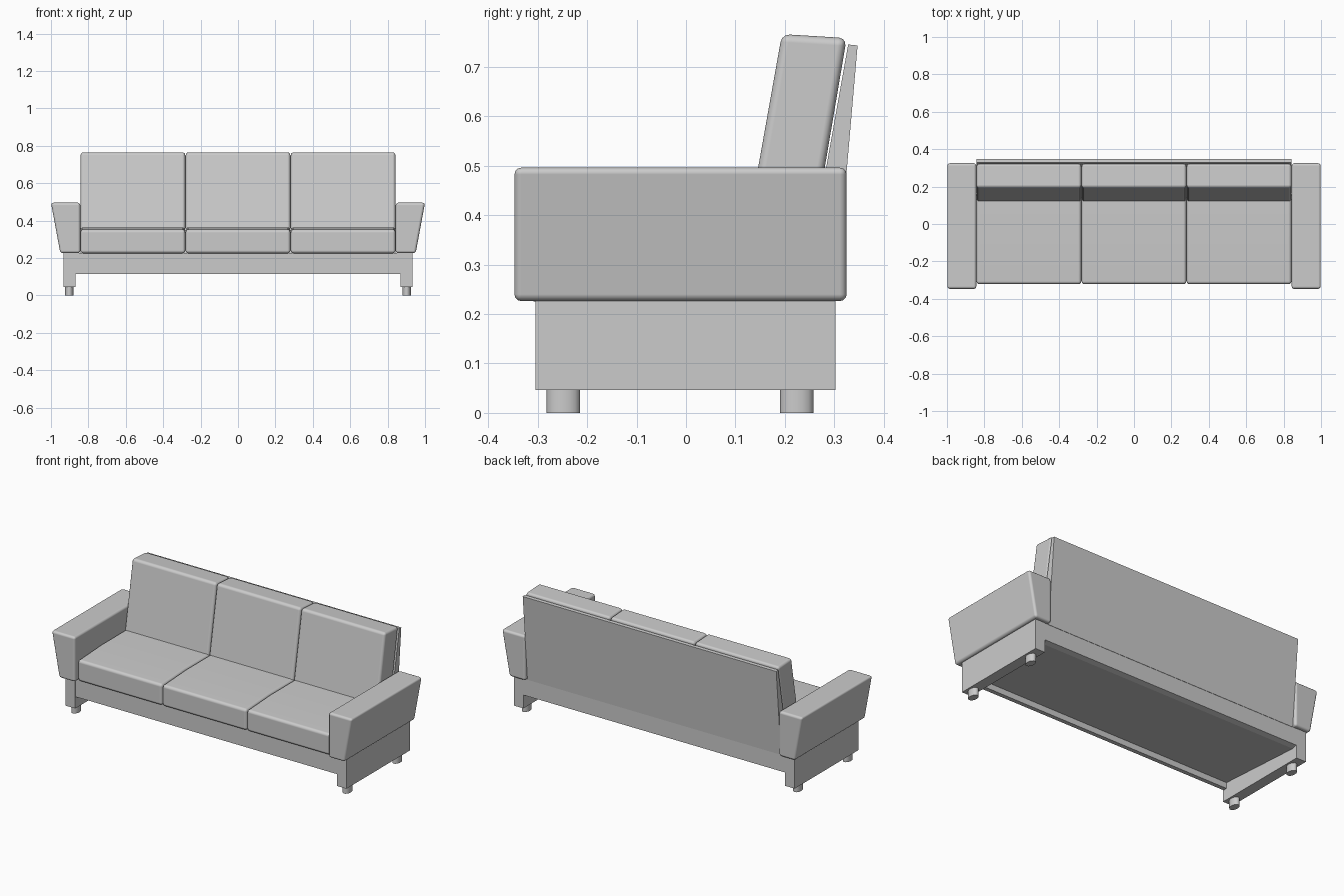
import bpy, bmesh, math

if "Cube" in bpy.data.objects:
    bpy.data.objects.remove(bpy.data.objects["Cube"])

grey = bpy.data.materials.new("light grey")
grey.diffuse_color = (0.6, 0.6, 0.6, 1)
grey.use_nodes = True
grey.node_tree.nodes["Principled BSDF"].inputs["Base Color"].default_value = grey.diffuse_color


def prism(name, profile, lo, hi, axis="x", bevel=0.0, segments=3):
    """Extrude a profile along x (points are y,z) or along y (points are x,z)."""
    bm = bmesh.new()
    put = (lambda p, t: (t, p[0], p[1])) if axis == "x" else (lambda p, t: (p[0], t, p[1]))
    a = [bm.verts.new(put(p, lo)) for p in profile]
    b = [bm.verts.new(put(p, hi)) for p in profile]
    n = len(profile)
    bm.faces.new(a)
    bm.faces.new(b[::-1])
    for i in range(n):
        bm.faces.new((a[i], b[i], b[(i + 1) % n], a[(i + 1) % n]))
    bmesh.ops.recalc_face_normals(bm, faces=bm.faces[:])
    me = bpy.data.meshes.new(name)
    bm.to_mesh(me)
    bm.free()
    me.materials.append(grey)
    ob = bpy.data.objects.new(name, me)
    bpy.context.collection.objects.link(ob)
    if bevel:
        for p in me.polygons:
            p.use_smooth = True
        m = ob.modifiers.new("soft edges", "BEVEL")
        m.width = bevel
        m.segments = segments
        m.limit_method = "ANGLE"
        m.angle_limit = math.radians(30)
        m.harden_normals = True
    return ob


# seat and back cushions, three of each
seat_profile = [(-0.322, 0.225), (-0.322, 0.352), (-0.1, 0.364), (0.22, 0.364), (0.22, 0.225)]
back_profile = [(0.119, 0.345), (0.194, 0.766), (0.325, 0.758), (0.255, 0.345)]
for i, place in enumerate(("left", "middle", "right")):
    x0 = -0.843 + i * 0.562
    prism("seat_cushion_" + place, seat_profile, x0 + 0.001, x0 + 0.561, bevel=0.016)
    prism("back_cushion_" + place, back_profile, x0 + 0.001, x0 + 0.561, bevel=0.016)

# leaning back panel behind the cushions
prism("back_panel", [(0.235, 0.225), (0.328, 0.745), (0.347, 0.743), (0.325, 0.49), (0.302, 0.225)],
      -0.843, 0.843)

# rail under the seat, with a lip along its front
prism("base_rail", [(-0.30, 0.115), (-0.30, 0.228), (0.30, 0.228), (0.30, 0.125),
                    (0.27, 0.117), (-0.275, 0.15), (-0.275, 0.115)], -0.875, 0.875)

for side, s in (("left", -1), ("right", 1)):
    # flared armrest
    prism("armrest_" + side, [(s * 0.843, 0.226), (s * 0.843, 0.496), (s * 1.0, 0.496), (s * 0.95, 0.226)],
          -0.347, 0.325, axis="y", bevel=0.014)
    # upright panel below the armrest
    prism("side_panel_" + side, [(s * 0.87, 0.046), (s * 0.87, 0.235), (s * 0.934, 0.235), (s * 0.934, 0.046)],
          -0.304, 0.302, axis="y")
    # oval feet
    for end, y in (("front", -0.248), ("back", 0.224)):
        bpy.ops.mesh.primitive_cylinder_add(vertices=16, radius=1, depth=1, location=(s * 0.902, y, 0.024))
        foot = bpy.context.object
        foot.name = "foot_%s_%s" % (end, side)
        foot.scale = (0.022, 0.034, 0.048)
        foot.data.materials.append(grey)
        bpy.ops.object.transform_apply(location=False, rotation=False, scale=True)
        bpy.ops.object.shade_smooth_by_angle(angle=math.radians(40))
